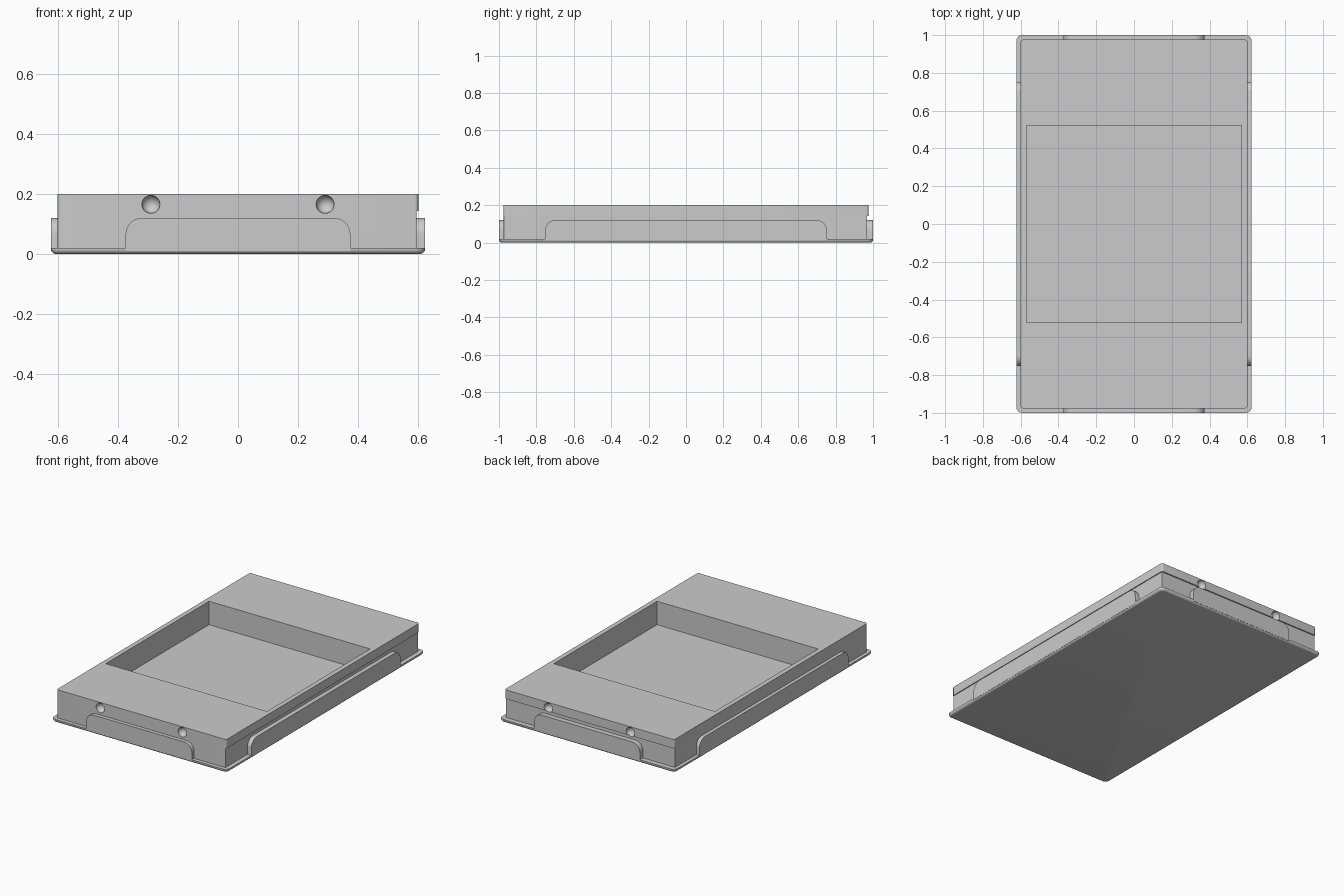
import bpy, bmesh, math
from mathutils import Matrix, Vector

if "Cube" in bpy.data.objects:
    bpy.data.objects.remove(bpy.data.objects["Cube"], do_unlink=True)

grey = bpy.data.materials.new("plain_grey")
grey.use_nodes = True
GREY = (0.6, 0.6, 0.6, 1)
grey.diffuse_color = GREY
grey.node_tree.nodes["Principled BSDF"].inputs["Base Color"].default_value = GREY


def make_object(name, bm):
    bmesh.ops.recalc_face_normals(bm, faces=bm.faces)
    mesh = bpy.data.meshes.new(name)
    bm.to_mesh(mesh)
    bm.free()
    mesh.materials.append(grey)
    obj = bpy.data.objects.new(name, mesh)
    bpy.context.collection.objects.link(obj)
    return obj


def smooth(obj):
    bpy.ops.object.select_all(action='DESELECT')
    obj.select_set(True)
    bpy.context.view_layer.objects.active = obj
    bpy.ops.object.shade_smooth_by_angle(angle=math.radians(30))


def box(name, low, high, corner=0, bottom=0):
    """Box between two corners, with rounded uprights and bottom rim."""
    low, high = Vector(low), Vector(high)
    bm = bmesh.new()
    bmesh.ops.create_cube(bm, size=1, matrix=Matrix.Translation((low + high) / 2)
                          @ Matrix.Diagonal((*(high - low), 1)))
    if corner:
        upright = [e for e in bm.edges
                   if abs(e.verts[0].co.z - e.verts[1].co.z) > 0.001]
        bmesh.ops.bevel(bm, geom=upright, offset=corner, segments=6,
                        profile=0.5, affect='EDGES')
    if bottom:
        rim = [e for e in bm.edges
               if all(abs(v.co.z - low.z) < 0.0001 for v in e.verts)]
        bmesh.ops.bevel(bm, geom=rim, offset=bottom, segments=5,
                        profile=0.5, affect='EDGES')
    return make_object(name, bm)


def cut(target, cutter):
    cutter.hide_render = True
    mod = target.modifiers.new(cutter.name, 'BOOLEAN')
    mod.operation, mod.solver, mod.object = 'DIFFERENCE', 'EXACT', cutter
    bpy.context.view_layer.objects.active = target
    bpy.ops.object.modifier_apply(modifier=mod.name)
    bpy.data.objects.remove(cutter, do_unlink=True)


def tab(name, half_width, inner, outer, angle):
    """Upright plate with rounded top corners, turned to face a side."""
    top, radius, base = 0.12, 0.055, 0.01
    arc = [(half_width - radius + radius * math.cos(a),
            top - radius + radius * math.sin(a))
           for a in [math.pi / 2 * i / 10 for i in range(11)]]
    outline = [(half_width, base)] + arc
    outline += [(-x, z) for x, z in reversed(outline)]
    bm = bmesh.new()
    face = bm.faces.new([bm.verts.new((x, -inner, z)) for x, z in outline])
    grown = bmesh.ops.extrude_face_region(bm, geom=[face])["geom"]
    bmesh.ops.translate(bm, vec=(0, inner - outer, 0),
                        verts=[g for g in grown if isinstance(g, bmesh.types.BMVert)])
    bmesh.ops.rotate(bm, verts=bm.verts, matrix=Matrix.Rotation(angle, 3, 'Z'))
    smooth(make_object(name, bm))


# Base plate with rounded underside
smooth(box("base_plate", (-0.622, -1, 0), (0.622, 1, 0.02), 0.03, 0.016))

# Main body with open tray
body = box("body", (-0.6, -0.976, 0.015), (0.6, 0.976, 0.2), 0.012)
cut(body, box("tray_cutter", (-0.57, -0.522, 0.05), (0.57, 0.522, 0.3)))

# Shallow undercut below the upper rim on two sides
cut(body, box("side_step_cutter", (0.594, -1.1, -0.1), (0.7, 1.1, 0.143)))
cut(body, box("back_step_cutter", (-0.7, 0.968, -0.1), (0.7, 1.1, 0.143)))

# Round dimples in the two short ends
for x in (-0.29, 0.29):
    for y in (-0.976, 0.976):
        bm = bmesh.new()
        bmesh.ops.create_uvsphere(bm, u_segments=32, v_segments=16, radius=0.03,
                                  matrix=Matrix.Translation((x, y, 0.165)))
        cut(body, make_object("dimple_cutter", bm))
smooth(body)

# Raised tabs on all four sides
for i, name in enumerate(("front_tab", "left_tab", "back_tab", "right_tab")):
    if i % 2:
        tab(name, 0.753, 0.585, 0.622, i * math.pi / 2)
    else:
        tab(name, 0.374, 0.96, 1.0, i * math.pi / 2)
